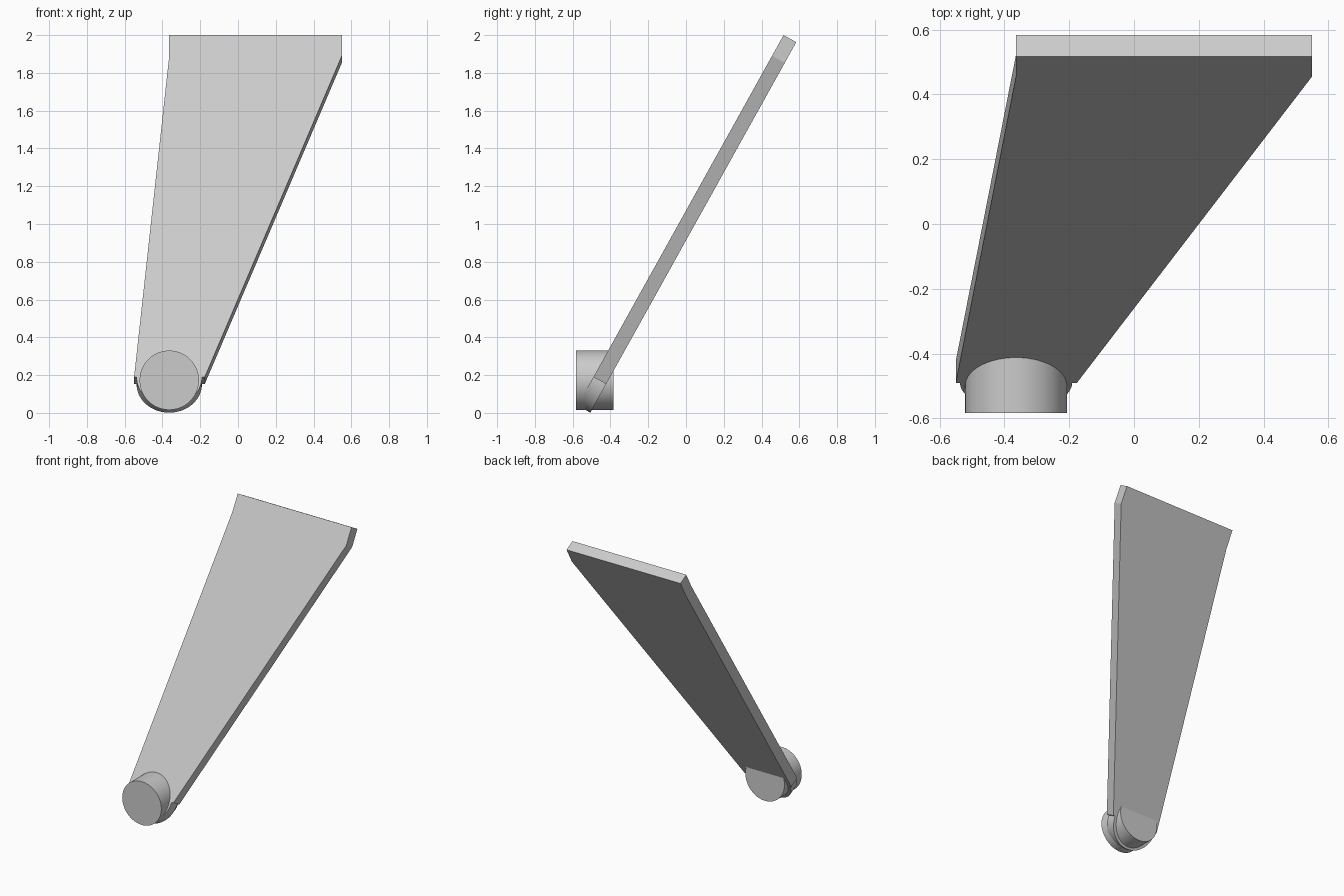
import bpy, bmesh, math
from mathutils import Vector

cube = bpy.data.objects.get("Cube")
if cube:
    bpy.data.objects.remove(cube, do_unlink=True)

# Single flat grey
GREY = (0.6, 0.6, 0.6, 1.0)
mat = bpy.data.materials.new("light_grey")
mat.use_nodes = True
mat.diffuse_color = GREY
mat.node_tree.nodes["Principled BSDF"].inputs["Base Color"].default_value = GREY


def prism(name, outline, place, depth, is_round):
    """Extrude a 2D outline along depth; faces passing is_round are smooth."""
    bm = bmesh.new()
    face = bm.faces.new([bm.verts.new(place(u, v)) for u, v in outline])
    new = bmesh.ops.extrude_face_region(bm, geom=[face])["geom"]
    bmesh.ops.translate(bm, vec=depth,
                        verts=[g for g in new if isinstance(g, bmesh.types.BMVert)])
    bmesh.ops.recalc_face_normals(bm, faces=bm.faces)
    for f in bm.faces:
        f.smooth = len(f.verts) == 4 and is_round(f)
    mesh = bpy.data.meshes.new(name)
    bm.to_mesh(mesh)
    bm.free()
    mesh.materials.append(mat)
    obj = bpy.data.objects.new(name, mesh)
    bpy.context.collection.objects.link(obj)
    return obj


def arc(cx, cy, r, start, end, steps):
    angles = [start + (end - start) * i / steps for i in range(steps + 1)]
    return [(cx + r * math.cos(a), cy + r * math.sin(a)) for a in angles]


HUB_X = -0.364

# Leaning blade: tapered plate with a short straight top and a rounded foot
slope = Vector((0, 0.486, 0.874))
back = Vector((0, 0.874, -0.486))
foot = Vector((0, -0.49, 0.19))
LENGTH = 2.071
STRAIGHT = LENGTH - 0.125

blade_outline = [(-0.55, 0), *arc(HUB_X, 0, 0.173, math.pi, 2 * math.pi, 48),
                 (-0.176, 0), (0.55, STRAIGHT), (0.55, LENGTH),
                 (-0.364, LENGTH), (-0.364, STRAIGHT)]
prism("blade", blade_outline,
      lambda u, v: foot + Vector((u, 0, 0)) + slope * v,
      back * 0.077,
      lambda f: (f.calc_center_median() - foot).dot(slope) < -0.001)

# Horizontal pivot pin through the foot
pin_outline = arc(HUB_X, 0.173, 0.157, 0, 2 * math.pi, 96)[:-1]
prism("pivot_pin", pin_outline,
      lambda u, v: Vector((u, -0.583, v)),
      Vector((0, 0.198, 0)),
      lambda f: True)
